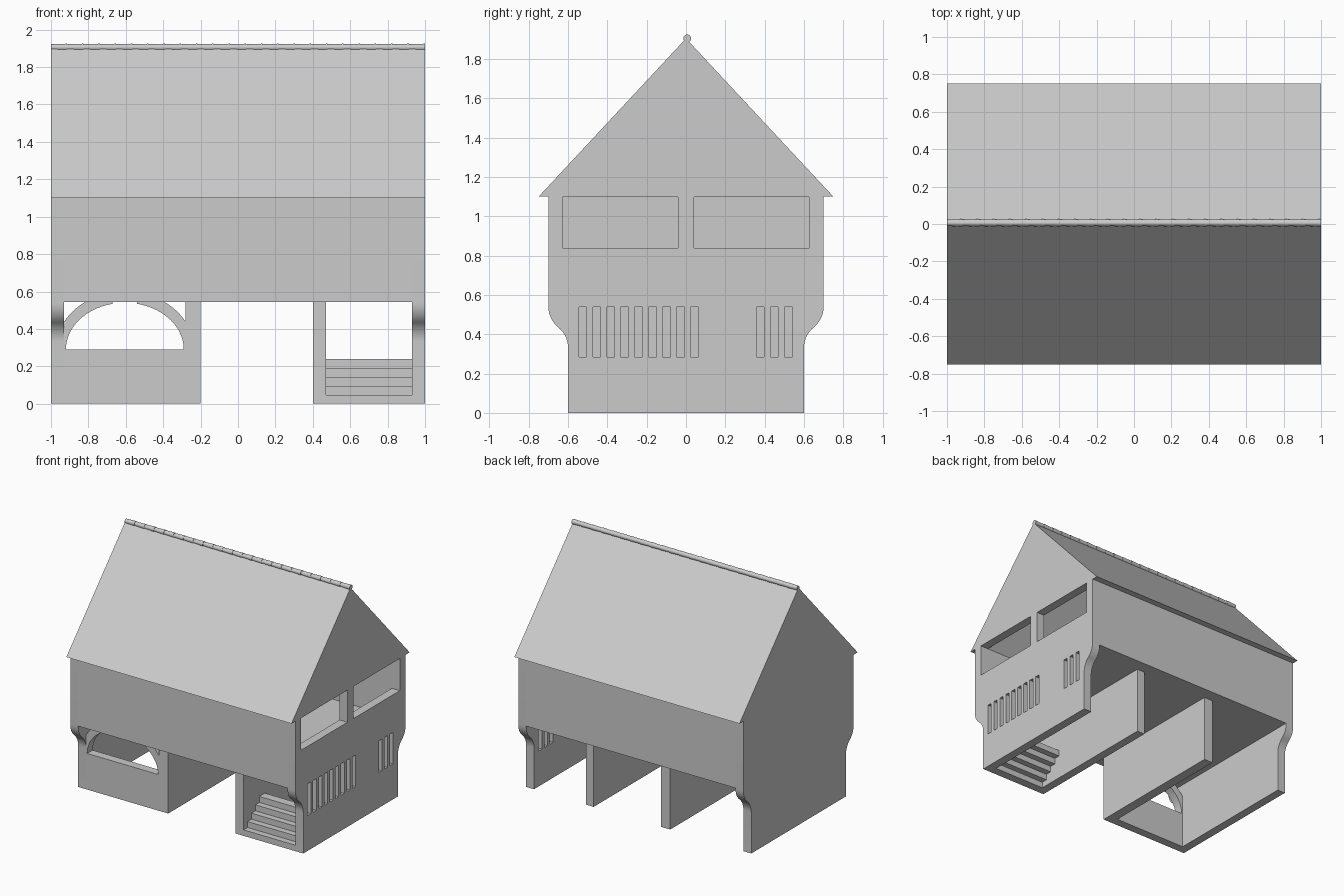
import bpy, bmesh, math
from mathutils import Matrix, Vector

if "Cube" in bpy.data.objects:
    bpy.data.objects.remove(bpy.data.objects["Cube"])

plaster = bpy.data.materials.new("light_grey")
plaster.diffuse_color = (0.6, 0.6, 0.6, 1)
plaster.use_nodes = True
plaster.node_tree.nodes["Principled BSDF"].inputs["Base Color"].default_value = plaster.diffuse_color


def finish(name, bm):
    bmesh.ops.recalc_face_normals(bm, faces=bm.faces)
    me = bpy.data.meshes.new(name)
    bm.to_mesh(me)
    bm.free()
    me.materials.append(plaster)
    ob = bpy.data.objects.new(name, me)
    bpy.context.collection.objects.link(ob)
    return ob


def activate(ob):
    bpy.ops.object.select_all(action='DESELECT')
    ob.select_set(True)
    bpy.context.view_layer.objects.active = ob


def prism(name, profile, a, b, axis='x'):
    """Extrude a (y,z) profile along x, or an (x,z) profile along y."""
    bm = bmesh.new()
    place = (lambda u, z: (a, u, z)) if axis == 'x' else (lambda u, z: (u, a, z))
    face = bm.faces.new([bm.verts.new(place(u, z)) for u, z in profile])
    new = bmesh.ops.extrude_face_region(bm, geom=[face])['geom']
    move = Vector((b - a, 0, 0) if axis == 'x' else (0, b - a, 0))
    bmesh.ops.translate(bm, vec=move, verts=[v for v in new if isinstance(v, bmesh.types.BMVert)])
    return finish(name, bm)


def add_box(bm, x0, x1, y0, y1, z0, z1):
    m = Matrix.Translation(((x0 + x1) / 2, (y0 + y1) / 2, (z0 + z1) / 2)) \
        @ Matrix.Diagonal((x1 - x0, y1 - y0, z1 - z0, 1))
    bmesh.ops.create_cube(bm, size=1, matrix=m)


def box(name, *dims):
    bm = bmesh.new()
    add_box(bm, *dims)
    return finish(name, bm)


# End walls: S-curved corbel at both edges, gable on top
R, TH, N = 0.135, math.radians(51), 10
arc = [TH * i / N for i in range(N + 1)]
curve = [(0.6 + R * (1 - math.cos(t)), 0.33 + R * math.sin(t)) for t in arc]
curve += [(1.3 - y, 0.87 - z) for y, z in reversed(curve[:-1])]
half = [(0.6, 0)] + curve + [(0.7, 1.1), (0.63, 1.1)]
outline = half + [(0, 1.776)] + [(-y, z) for y, z in reversed(half)]
left_wall = prism("left_end_wall", outline, -1, -0.93)
right_wall = prism("right_end_wall", outline, 0.93, 1)

# Openings in the right wall: slots and two windows
bm = bmesh.new()
slots = [-0.525 + 0.071 * i for i in range(9)] + [0.378, 0.449, 0.521]
for y in slots:
    add_box(bm, 0.8, 1.1, y - 0.02, y + 0.02, 0.284, 0.538)
for y0, y1 in ((-0.628, -0.04), (0.04, 0.625)):
    add_box(bm, 0.8, 1.1, y0, y1, 0.84, 1.098)
cutter = finish("opening_cutter", bm)
cutter.hide_render = True
mod = right_wall.modifiers.new("openings", 'BOOLEAN')
mod.operation, mod.solver, mod.object = 'DIFFERENCE', 'EXACT', cutter
activate(right_wall)
bpy.ops.object.modifier_apply(modifier=mod.name)
bpy.data.objects.remove(cutter)
for wall in (left_wall, right_wall):
    activate(wall)
    bpy.ops.object.shade_smooth_by_angle(angle=math.radians(30))

# Upper storey: floor and long walls
box("upper_floor", -0.93, 0.93, -0.63, 0.63, 0.545, 0.61)
box("upper_front_wall", -0.93, 0.93, -0.7, -0.63, 0.545, 1.1)
box("upper_back_wall", -0.93, 0.93, 0.63, 0.7, 0.545, 1.1)

# Roof shell with overhanging eaves
prism("roof", [(0.75, 1.1), (0, 1.905), (-0.75, 1.1), (-0.63, 1.1), (0, 1.776), (0.63, 1.1)], -1, 1)

# Ridge tiles: overlapping tapered barrels
bm = bmesh.new()
count = 23
pitch = 2 / count
for i in range(count):
    m = Matrix.Translation((-1 + pitch * (i + 0.5), 0.006, 1.905)) @ Matrix.Rotation(math.pi / 2, 4, 'Y')
    bmesh.ops.create_cone(bm, cap_ends=True, segments=16, radius1=0.017, radius2=0.02,
                          depth=pitch, matrix=m)
ridge = finish("ridge_tiles", bm)
activate(ridge)
bpy.ops.object.shade_smooth_by_angle(angle=math.radians(30))

# Ground floor partitions and low front wall
box("left_partition", -0.28, -0.2, -0.6, 0.6, 0, 0.545)
box("right_partition", 0.4, 0.47, -0.6, 0.6, 0, 0.545)
box("low_front_wall", -0.93, -0.28, -0.6, -0.53, 0, 0.29)

# Pair of curved braces above the low wall
CX, CZ = -0.605, 0.29
inner, outer = [], []
for i in range(15):
    t = math.radians(78) * i / 14
    inner.append((0.315 * math.cos(t), CZ + 0.25 * math.sin(t)))
t0, t1 = math.acos(0.325 / 0.37), math.asin(0.255 / 0.31)
for i in range(9):
    t = t1 + (t0 - t1) * i / 8
    outer.append((0.37 * math.cos(t), CZ + 0.31 * math.sin(t)))
brace = inner + [(inner[-1][0], 0.545)] + outer + [(0.325, CZ)]
for name, s in (("right_brace", 1), ("left_brace", -1)):
    ob = prism(name, [(CX + s * x, z) for x, z in brace], -0.6, -0.53, 'y')
    activate(ob)
    bpy.ops.object.shade_smooth_by_angle(angle=math.radians(30))

# Stairs in the right bay
bm = bmesh.new()
for i in range(5):
    y = -0.6 + 0.05 * i
    add_box(bm, 0.47, 0.93, y, y + 0.07, 0.048 * i, 0.048 * (i + 1))
finish("stairs", bm)
